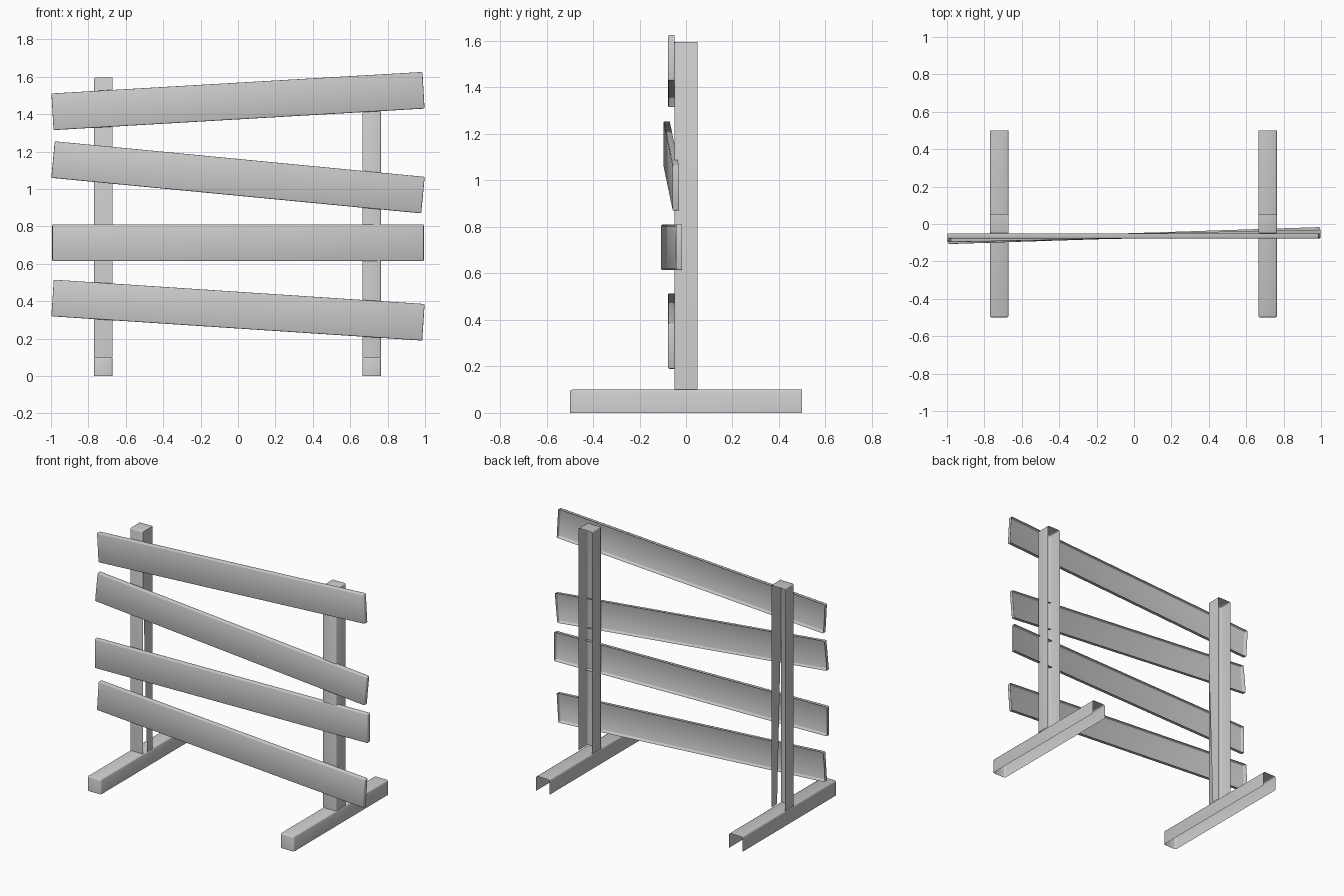
import bpy, bmesh, math
from mathutils import Matrix, Vector

if "Cube" in bpy.data.objects:
    bpy.data.objects.remove(bpy.data.objects["Cube"], do_unlink=True)

grey = bpy.data.materials.new("plain_grey")
grey.use_nodes = True
grey.diffuse_color = (0.6, 0.6, 0.6, 1)
shader = grey.node_tree.nodes["Principled BSDF"]
shader.inputs["Base Color"].default_value = (0.6, 0.6, 0.6, 1)
shader.inputs["Roughness"].default_value = 0.8


def finish(name, bm, matrix=None):
    mesh = bpy.data.meshes.new(name)
    bm.to_mesh(mesh)
    bm.free()
    mesh.materials.append(grey)
    obj = bpy.data.objects.new(name, mesh)
    bpy.context.collection.objects.link(obj)
    if matrix:
        obj.matrix_world = matrix
    bpy.ops.object.select_all(action='DESELECT')
    obj.select_set(True)
    bpy.context.view_layer.objects.active = obj
    bpy.ops.object.shade_smooth_by_angle(angle=math.radians(50))
    return obj


def open_box(name, size, center, open_sides, bevel, rotation=None):
    """Thin box shell with softened edges and the given sides left open."""
    bm = bmesh.new()
    bmesh.ops.create_cube(bm, size=1, matrix=Matrix.Diagonal((*size, 1)))
    bm.normal_update()
    gone = [f for f in bm.faces
            if any(f.normal.dot(Vector(s)) > 0.9 for s in open_sides)]
    bmesh.ops.delete(bm, geom=gone, context='FACES')
    edges = [e for e in bm.edges if not e.is_boundary]
    bmesh.ops.bevel(bm, geom=edges, offset=bevel, segments=2,
                    profile=0.5, affect='EDGES')
    matrix = Matrix.Translation(center)
    if rotation:
        matrix = matrix @ rotation
    return finish(name, bm, matrix)


BACK, DOWN, INNER = (0, 1, 0), (0, 0, -1), (1, 0, 0)

# Feet and posts: channels open behind and below
for side, x in (("right", -0.72), ("left", 0.715)):
    open_box(side + "_foot", (0.1, 1.0, 0.1), (x, 0, 0.05), [BACK, DOWN], 0.01)
    sides = [BACK, DOWN] + ([INNER] if side == "right" else [])
    open_box(side + "_post", (0.1, 0.1, 1.495), (x, 0, 0.8475), sides, 0.008)

# Inner wall of the right post, tapering towards its foot
bm = bmesh.new()
outline = [(-0.01, 0.1), (0.05, 0.1), (0.05, 1.595), (-0.05, 1.595), (-0.05, 1.2)]
bm.faces.new([bm.verts.new((-0.67, y, z)) for y, z in outline])
finish("right_post_inner_wall", bm)

# Crooked boards: height, depth, rise across the width, swing backwards
boards = [
    ("bottom_board", 0.352, -0.064, -0.0655, 0.0),
    ("lower_board", 0.712, -0.062, 0.0, 0.032),
    ("upper_board", 1.062, -0.064, -0.096, 0.02),
    ("top_board", 1.47, -0.064, 0.058, 0.0),
]
for name, z, y, rise, swing in boards:
    turn = (Matrix.Rotation(math.atan(swing), 4, 'Z')
            @ Matrix.Rotation(-math.atan(rise), 4, 'Y'))
    open_box(name, (1.987, 0.027, 0.196), (0, y, z), [BACK], 0.006, turn)
